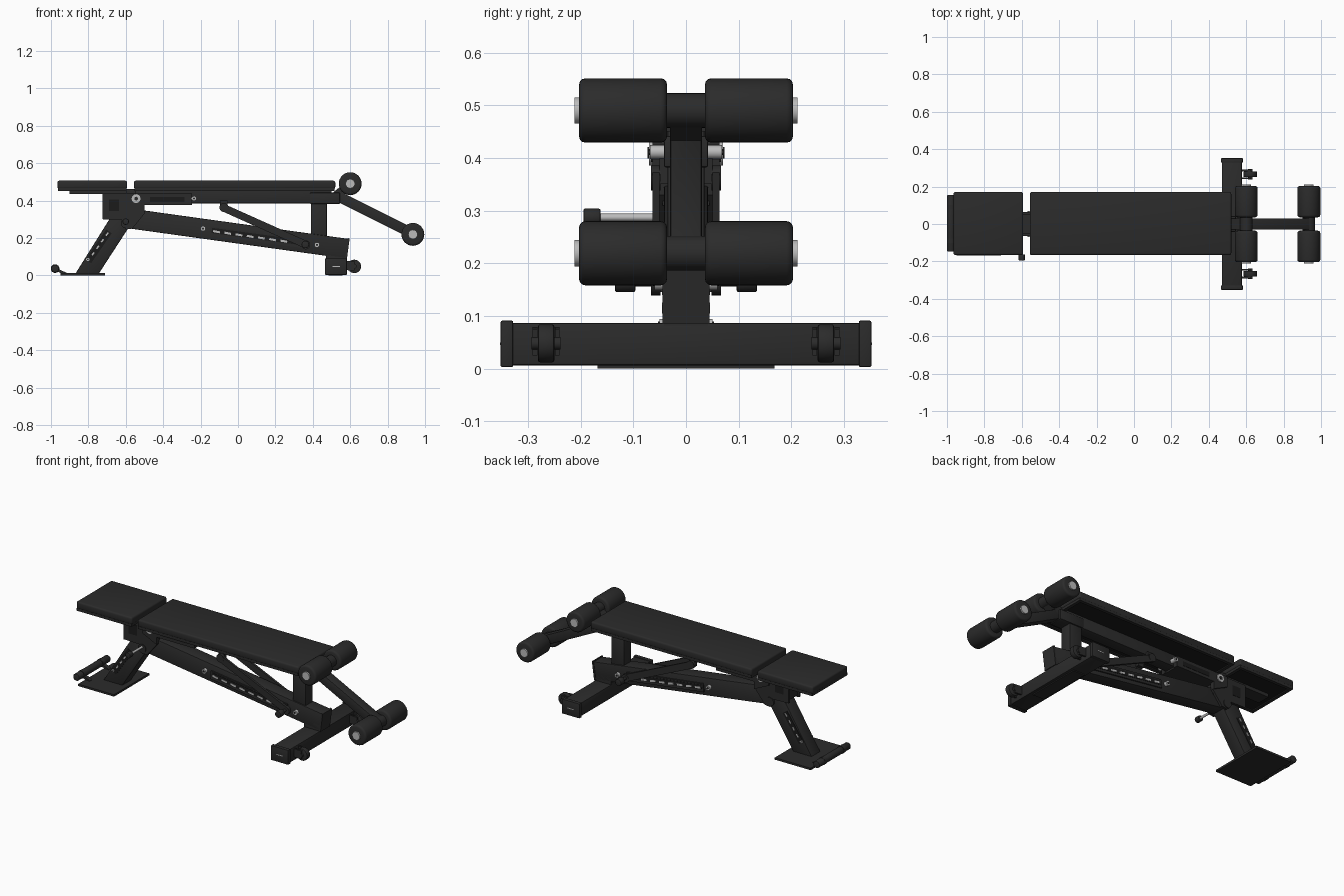
import bpy, bmesh, math
from mathutils import Vector, Matrix


def material(name, value):
    m = bpy.data.materials.new(name)
    m.diffuse_color = (value, value, value, 1)
    return m


BLACK = material("black steel", 0.024)
PAD = material("black vinyl", 0.024)
DARK = material("dark recess", 0.011)
METAL = material("bright metal", 0.5)


def finish(name, bm, mat, bevel=0.0, segments=2):
    bmesh.ops.recalc_face_normals(bm, faces=bm.faces)
    me = bpy.data.meshes.new(name)
    if bevel:
        edges = [e for e in bm.edges if e.calc_face_angle(0) > math.radians(40)]
        bmesh.ops.bevel(bm, geom=edges, offset=bevel, segments=segments,
                        profile=0.5, affect='EDGES')
    for f in bm.faces:
        f.smooth = True
    bm.to_mesh(me)
    bm.free()
    me.set_sharp_from_angle(angle=math.radians(35))
    me.materials.append(mat)
    ob = bpy.data.objects.new(name, me)
    bpy.context.collection.objects.link(ob)
    return ob


def prism(name, pts, y0, y1, mat=BLACK, bevel=0.0, segments=2):
    """Side profile in x, z extruded along y."""
    bm = bmesh.new()
    face = bm.faces.new([bm.verts.new((x, y0, z)) for x, z in pts])
    new = bmesh.ops.extrude_face_region(bm, geom=[face])
    verts = [v for v in new['geom'] if isinstance(v, bmesh.types.BMVert)]
    bmesh.ops.translate(bm, verts=verts, vec=(0, y1 - y0, 0))
    return finish(name, bm, mat, bevel, segments)


def box(name, x0, x1, y0, y1, z0, z1, mat=BLACK, bevel=0.0, segments=2):
    return prism(name, [(x0, z0), (x1, z0), (x1, z1), (x0, z1)], y0, y1, mat, bevel, segments)


def bar(name, p, q, thick, y0, y1, mat=BLACK, bevel=0.0):
    """Straight sloping bar between two points of the x, z plane."""
    p, q = Vector(p), Vector(q)
    d = (q - p).normalized()
    n = Vector((-d.y, d.x)) * thick / 2
    return prism(name, [tuple(v) for v in (p - n, q - n, q + n, p + n)], y0, y1, mat, bevel)


def cyl(name, x, z, r, y0, y1, mat=BLACK, bevel=0.0, sides=24, segments=2):
    """Round part along y."""
    bm = bmesh.new()
    rot = Matrix.Translation((x, (y0 + y1) / 2, z)) @ Matrix.Rotation(math.pi / 2, 4, 'X')
    bmesh.ops.create_cone(bm, cap_ends=True, segments=sides, radius1=r, radius2=r,
                          depth=abs(y1 - y0), matrix=rot)
    return finish(name, bm, mat, bevel, segments)


# Pads with recessed undersides
for part, x0, x1 in (("seat", -0.965, -0.593), ("backrest", -0.557, 0.52)):
    box(part + "_pad", x0, x1, -0.166, 0.171, 0.462, 0.506, PAD, 0.01, 3)
    for y0, y1 in ((-0.164, -0.145), (0.15, 0.169)):
        box(part + "_pad_rim", x0 + 0.005, x1 - 0.005, y0, y1, 0.45, 0.466, PAD)
    for a, b in ((x0 + 0.003, x0 + 0.022), (x1 - 0.022, x1 - 0.003)):
        box(part + "_pad_end_rim", a, b, -0.164, 0.169, 0.45, 0.466, PAD)
    box(part + "_pad_board", x0 + 0.02, x1 - 0.02, -0.145, 0.15, 0.456, 0.464, DARK)

# Rails below the pads
box("seat_rail", -0.9, -0.6, -0.04, 0.04, 0.436, 0.458)
box("backrest_rail", -0.557, 0.5, -0.035, 0.035, 0.385, 0.456, bevel=0.004)
box("pad_hinge_block", -0.6, -0.545, -0.05, 0.05, 0.40, 0.462)

# Main sloping beam
prism("main_beam", [(-0.62, 0.256), (0.575, 0.09), (0.59, 0.195), (-0.56, 0.355)],
      -0.042, 0.042, bevel=0.004)
prism("beam_end_cap", [(0.572, 0.087), (0.582, 0.086), (0.597, 0.197), (0.587, 0.199)],
      -0.045, 0.045)

# Rear leg and floor plate with lifting handle
prism("rear_leg", [(-0.87, 0.008), (-0.745, 0.008), (-0.575, 0.27), (-0.60, 0.32), (-0.675, 0.32)],
      -0.042, 0.042, bevel=0.004)
box("floor_plate", -0.95, -0.71, -0.168, 0.168, 0.0, 0.012)
cyl("lifting_handle", -0.978, 0.036, 0.021, -0.147, 0.155, bevel=0.004)
for y in (-0.09, 0.09):
    bar("handle_tab", (-0.98, 0.034), (-0.92, 0.008), 0.014, y - 0.012, y + 0.012)
    cyl("handle_collar", -0.978, 0.036, 0.023, y - 0.012, y + 0.012)

# Seat support head
box("seat_support_tube", -0.715, -0.51, -0.045, 0.045, 0.31, 0.437)
box("cross_plate", -0.52, -0.25, -0.042, 0.042, 0.375, 0.44)

# Front post under the backrest
box("front_post", 0.39, 0.475, -0.035, 0.035, 0.19, 0.39, bevel=0.004)
box("post_cap", 0.385, 0.545, -0.042, 0.042, 0.382, 0.442, bevel=0.004)

# Roller arm
bar("roller_arm", (0.52, 0.43), (0.94, 0.22), 0.055, -0.03, 0.03, bevel=0.004)
bar("upper_roller_arm", (0.52, 0.42), (0.605, 0.49), 0.05, -0.03, 0.03)
for x, z in ((0.6, 0.49), (0.935, 0.219)):
    cyl("roller_hub", x, z, 0.033, -0.036, 0.036)

# Crossbar foot
box("crossbar", 0.47, 0.577, -0.335, 0.335, 0.006, 0.087, bevel=0.005)
box("crossbar_grip_strip", 0.485, 0.56, -0.168, 0.168, 0.0, 0.008)
prism("crossbar_saddle", [(0.47, 0.08), (0.577, 0.08), (0.577, 0.12), (0.47, 0.135)], -0.042, 0.042)

# Mirrored parts
for s in (-1, 1):
    def side(fn, name, *args, y, **kw):
        return fn(name, *args, min(s * y[0], s * y[1]), max(s * y[0], s * y[1]), **kw)

    # Foam rollers with metal end caps
    for x, z in ((0.6, 0.49), (0.935, 0.219)):
        side(cyl, "foam_roller", x, z, 0.061, y=(0.036, 0.203), mat=PAD, bevel=0.012, sides=32, segments=3)
        side(cyl, "roller_end_cap", x, z, 0.025, y=(0.2, 0.212), mat=METAL)

    # Crossbar ends and transport wheels
    ya, yb = sorted((s * 0.328, s * 0.352))
    box("crossbar_end", 0.465, 0.582, ya, yb, 0.003, 0.091, bevel=0.003)
    box("end_tag", 0.505, 0.545, *sorted((s * 0.35, s * 0.3535)), 0.045, 0.05, METAL)
    for w in (0.24, 0.282):
        side(bar, "wheel_bracket", (0.575, 0.053), (0.625, 0.05), 0.05, y=(w, w + 0.009))
    side(cyl, "transport_wheel", 0.622, 0.048, 0.036, y=(0.25, 0.281), bevel=0.004)
    side(cyl, "wheel_axle", 0.622, 0.048, 0.012, y=(0.238, 0.293))

    # Side plates of the support head
    P = [(-0.725, 0.3), (-0.62, 0.297), (-0.6, 0.245), (-0.565, 0.25), (-0.5, 0.33), (-0.5, 0.437), (-0.725, 0.437)]
    side(prism, "head_side_plate", P, y=(0.042, 0.056))
    side(prism, "head_window", [(-0.69, 0.345), (-0.635, 0.345), (-0.635, 0.405), (-0.69, 0.405)],
         y=(0.05, 0.058), mat=DARK)
    side(prism, "hinge_plate", [(-0.595, 0.375), (-0.5, 0.33), (-0.5, 0.375), (-0.245, 0.375), (-0.245, 0.437), (-0.595, 0.437)],
         y=(0.035, 0.064))
    side(bar, "hinge_plate_slot", (-0.47, 0.405), (-0.285, 0.405), 0.026, y=(0.058, 0.066), mat=DARK)

    # Ladder plates with bright teeth on the beam, and on the rear leg
    side(bar, "ladder_plate", (-0.15, 0.237), (0.36, 0.17), 0.05, y=(0.04, 0.05))
    side(bar, "ladder_slot", (-0.14, 0.24), (0.32, 0.178), 0.028, y=(0.045, 0.052), mat=DARK)
    for i in range(7):
        x = -0.115 + i * 0.06
        z = 0.233 - i * 0.0085
        side(bar, "ladder_tooth", (x - 0.018, z + 0.004), (x + 0.018, z - 0.003), 0.011,
             y=(0.046, 0.054), mat=METAL)
    side(bar, "leg_slot", (-0.80, 0.075), (-0.69, 0.235), 0.036, y=(0.038, 0.044), mat=DARK)
    for i in range(4):
        x, z = -0.775 + i * 0.025, 0.115 + i * 0.035
        side(bar, "leg_tooth", (x - 0.006, z - 0.008), (x + 0.006, z + 0.008), 0.008,
             y=(0.04, 0.046), mat=METAL)

    # Adjusting strut with side grip
    side(bar, "adjusting_strut", (-0.075, 0.36), (0.365, 0.163), 0.04, y=(0.05, 0.064))
    for x, z in ((-0.075, 0.362), (0.362, 0.163)):
        side(cyl, "strut_eye", x, z, 0.024, y=(0.048, 0.066))
    side(cyl, "grip_rod", 0.36, 0.165, 0.009, y=(0.0, 0.1))
    side(cyl, "strut_grip", 0.36, 0.165, 0.02, y=(0.096, 0.135), bevel=0.004)
    side(bar, "strut_hanger", (-0.075, 0.40), (-0.075, 0.35), 0.04, y=(0.03, 0.05))

    # Bolts
    for x, z, r, y0, y1 in ((-0.545, 0.41, 0.024, 0.06, 0.07), (-0.235, 0.411, 0.013, 0.03, 0.068),
                            (-0.187, 0.25, 0.014, 0.04, 0.06), (0.422, 0.163, 0.014, 0.04, 0.06),
                            (-0.803, 0.085, 0.009, 0.04, 0.05)):
        side(cyl, "bolt", x, z, r, y=(y0, y1), mat=METAL, sides=12)
        side(cyl, "bolt_centre", x, z, r * 0.45, y=(y1, y1 + 0.003), sides=6)
    side(cyl, "pivot_washer", -0.6, 0.278, 0.026, y=(0.05, 0.06))

# Single locking pin on the front side
cyl("locking_pin", -0.6, 0.287, 0.007, -0.17, -0.05, METAL)
cyl("locking_pin_knob", -0.6, 0.287, 0.017, -0.195, -0.162, bevel=0.004)
